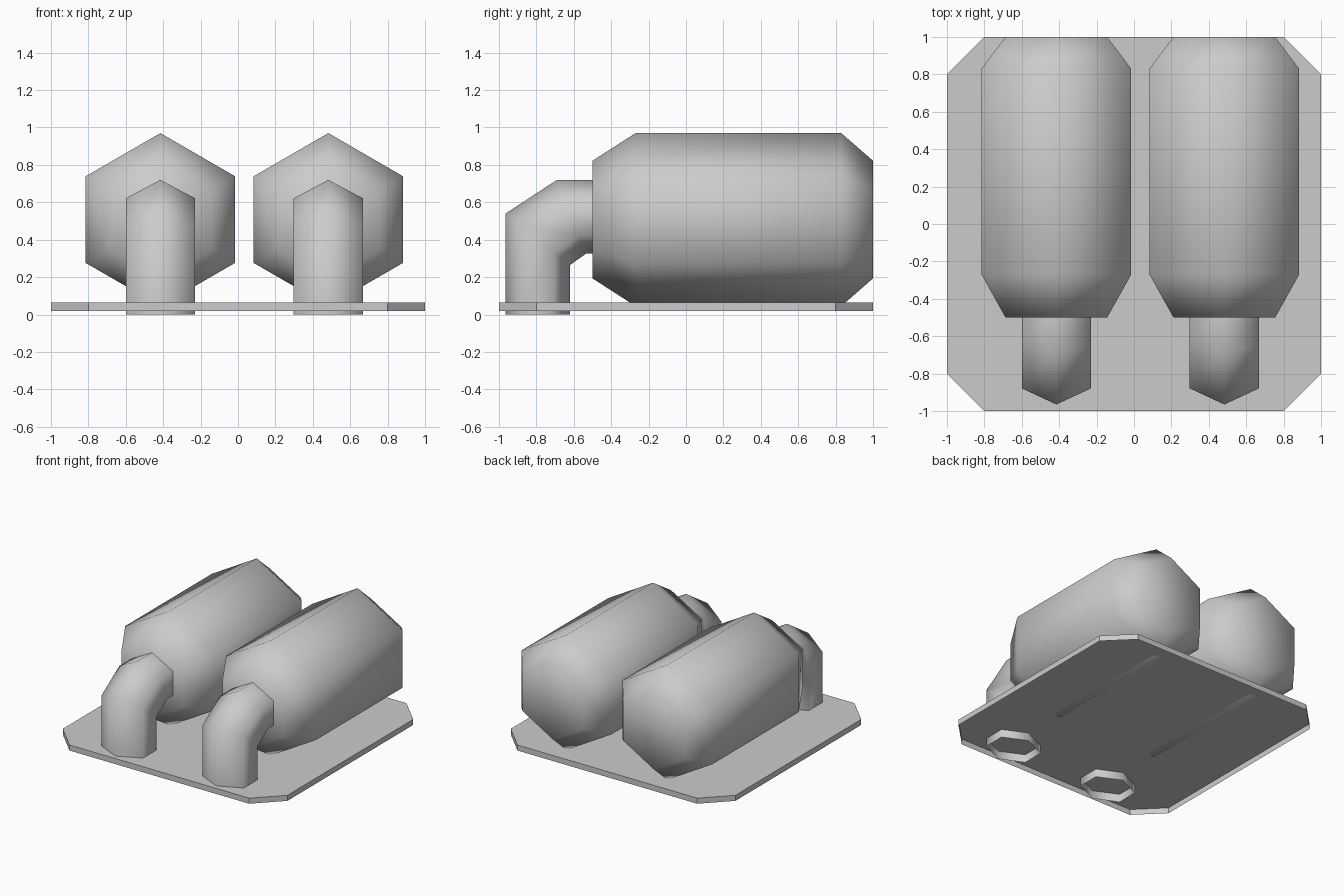
import bpy
import bmesh
from math import cos, sin, tau
from mathutils import Vector

cube = bpy.data.objects.get("Cube")
if cube:
    bpy.data.objects.remove(cube)

grey = bpy.data.materials.new("plain grey")
grey.use_nodes = True
grey.diffuse_color = (0.6, 0.6, 0.6, 1)
grey.node_tree.nodes["Principled BSDF"].inputs["Base Color"].default_value = (0.6, 0.6, 0.6, 1)


def finish(name, bm, smooth):
    bmesh.ops.recalc_face_normals(bm, faces=bm.faces)
    for f in bm.faces:
        f.smooth = smooth
    mesh = bpy.data.meshes.new(name)
    bm.to_mesh(mesh)
    bm.free()
    mesh.materials.append(grey)
    obj = bpy.data.objects.new(name, mesh)
    bpy.context.collection.objects.link(obj)
    return obj


def hex_loft(name, sections, capped):
    """Skin hexagons; each section is (half width, outer point, inner point) in y, z."""
    bm = bmesh.new()
    rings = []
    for width, outer, inner in sections:
        a, b = Vector((0, *outer)), Vector((0, *inner))
        mid, arm = (a + b) / 2, (a - b) / 2
        side = Vector((width / cos(tau / 12), 0, 0))
        rings.append([bm.verts.new(mid + arm * cos(i * tau / 6) + side * sin(i * tau / 6))
                      for i in range(6)])
    for r, s in zip(rings, rings[1:]):
        for i in range(6):
            j = (i + 1) % 6
            bm.faces.new((r[i], r[j], s[j], s[i]))
    if capped:
        bm.faces.new(rings[0])
        bm.faces.new(rings[-1])
    return finish(name, bm, True)


# Base plate: chamfered square tray, open underneath
bm = bmesh.new()
outline = [(-0.8, -1), (0.8, -1), (1, -0.8), (1, 0.8),
           (0.8, 1), (-0.8, 1), (-1, 0.8), (-1, -0.8)]
top = bm.faces.new([bm.verts.new((x, y, 0.065)) for x, y in outline])
rim = bmesh.ops.extrude_edge_only(bm, edges=top.edges[:])
bmesh.ops.translate(bm, vec=(0, 0, -0.045),
                    verts=[v for v in rim["geom"] if isinstance(v, bmesh.types.BMVert)])
finish("base_plate", bm, False)

# Tank stations along y: (y, half width, top z, bottom z)
tank = [(-0.5, 0.272, 0.822, 0.193), (-0.27, 0.4, 0.97, 0.045),
        (0.83, 0.4, 0.97, 0.045), (1, 0.272, 0.822, 0.193)]
tank_sections = [(w, (y, hi), (y, lo)) for y, w, hi, lo in tank]

# Elbow pipe from below the plate into the tank front
pipe_sections = [(0.185, (-0.965, 0), (-0.62, 0)),
                 (0.185, (-0.965, 0.54), (-0.62, 0.265)),
                 (0.185, (-0.69, 0.72), (-0.535, 0.325)),
                 (0.185, (-0.49, 0.72), (-0.49, 0.325))]

for label, x in (("right", -0.415), ("left", 0.483)):
    hex_loft(label + "_tank", tank_sections, True).location.x = x
    hex_loft(label + "_pipe", pipe_sections, False).location.x = x
